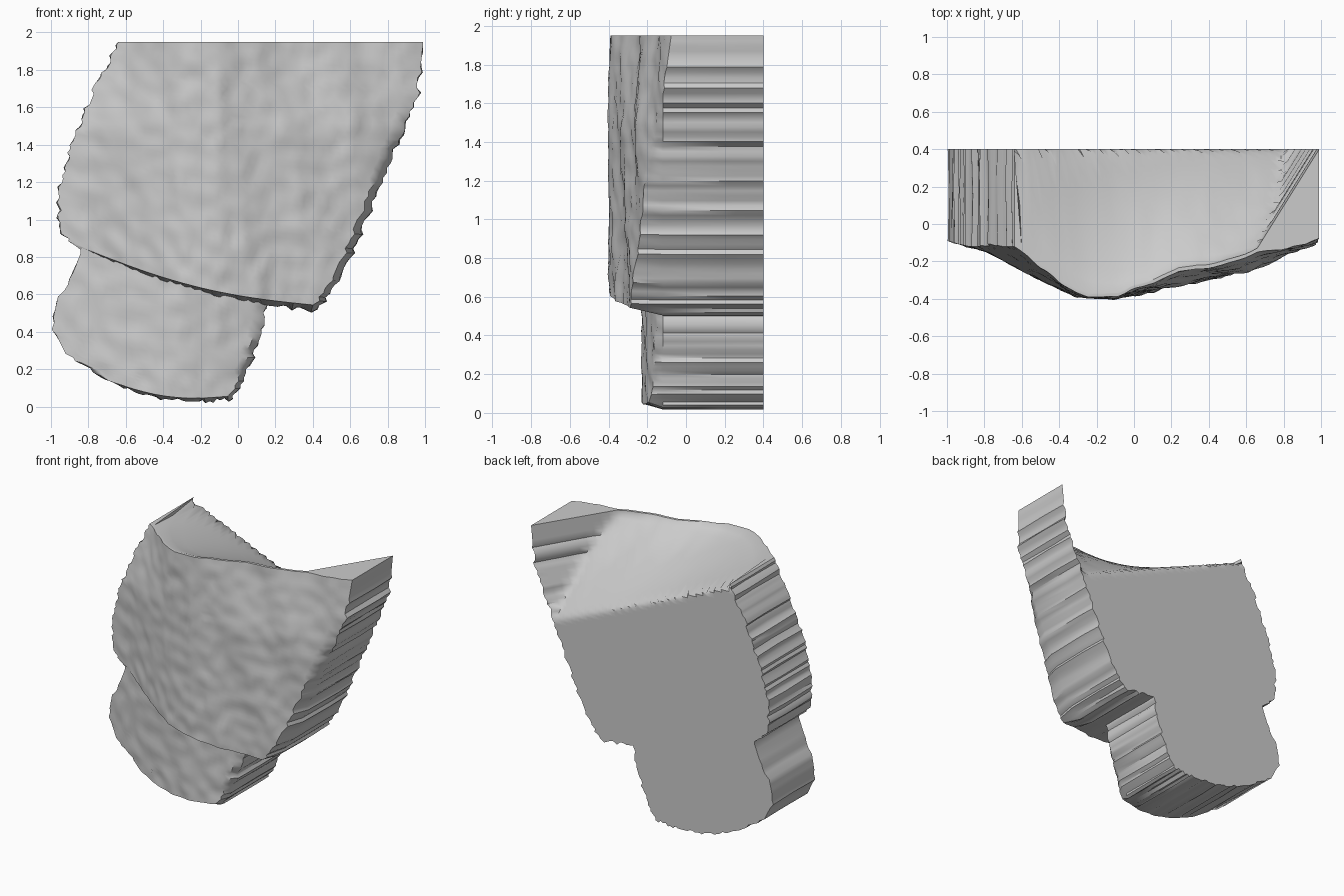
import bpy, bmesh, math, random
from mathutils import Vector, noise

random.seed(4)
BACK = 0.4

cube = bpy.data.objects.get("Cube")
if cube:
    bpy.data.objects.remove(cube, do_unlink=True)


def table(points, x):
    """Piecewise linear lookup."""
    if x <= points[0][0]:
        return points[0][1]
    for (a, ya), (b, yb) in zip(points, points[1:]):
        if x <= b:
            return ya + (yb - ya) * (x - a) / (b - a)
    return points[-1][1]


def along(chain, t):
    """Point at fraction t of a chain's length."""
    pts = [Vector(p) for p in chain]
    lengths = [(b - a).length for a, b in zip(pts, pts[1:])]
    rest = t * sum(lengths)
    for a, b, size in zip(pts, pts[1:], lengths):
        if rest <= size:
            return a.lerp(b, rest / size)
        rest -= size
    return pts[-1]


def spacing(count, rim, open_start=False):
    """Even steps with a narrow chamfer step at the ends."""
    start = 0 if open_start else rim
    inner = [start + (1 - rim - start) * i / count for i in range(count + 1)]
    return ([] if open_start else [0]) + inner + [1]


def build_lobe(name, left, right, sag, front, back, columns, rows, rim, seam):
    """Front and back sheets joined by ribbed walls, left open along the seam."""
    us, vs = spacing(columns, rim), spacing(rows, rim, True)
    nu, nv = len(us), len(vs)
    bm = bmesh.new()
    front_grid, back_grid = [], []

    # Stepped outline offsets, one for each row end and column end
    ragged = lambda n: [round(random.uniform(-1, 1)) * 0.01 for _ in range(n)]
    jag_l, jag_r, jag_b = ragged(nv), ragged(nv), ragged(nu)

    for j, v in enumerate(vs):
        a, b = along(left, v), along(right, v)
        a.x += jag_l[j]
        b.x += jag_r[j]
        front_row, back_row = [], []
        for i, u in enumerate(us):
            p = a.lerp(b, u)
            p.y -= sag * math.sin(math.pi * u) * v
            if j == nv - 1:
                p.y += jag_b[i]
            edge = i in (0, nu - 1) or j == nv - 1
            y = front(p.x, p.y)
            if edge:
                y = max(y, -0.12)
            else:
                y += 0.012 * noise.noise(Vector((p.x * 14, p.y * 10, 2)))
            yb = BACK if edge else back(p.x, p.y, b.x - p.x, y)
            front_row.append(bm.verts.new((p.x, y, p.y)))
            back_row.append(bm.verts.new((p.x, max(yb, y + 0.02), p.y)))
        front_grid.append(front_row)
        back_grid.append(back_row)

    for j in range(nv - 1):
        for i in range(nu - 1):
            for g, flip in ((front_grid, False), (back_grid, True)):
                quad = [g[j][i], g[j + 1][i], g[j + 1][i + 1], g[j][i + 1]]
                bm.faces.new(quad[::-1] if flip else quad)

    # Side walls with ribs that shift half way back
    loop = [(0, i) for i in range(nu)]
    loop += [(j, nu - 1) for j in range(1, nv)]
    loop += [(nv - 1, i) for i in range(nu - 2, -1, -1)]
    loop += [(j, 0) for j in range(nv - 2, 0, -1)]
    rings = []
    for j, i in loop:
        f, b = front_grid[j][i], back_grid[j][i]
        middle = bm.verts.new(f.co.lerp(b.co, random.uniform(0.5, 0.75)))
        if j > 0:
            middle.co.x += random.uniform(-0.008, 0.008)
        rings.append((f, middle, b))
    for n, (p, q) in enumerate(zip(rings, rings[1:] + rings[:1])):
        j, j_next = loop[n][0], loop[(n + 1) % len(loop)][0]
        row = 0 if seam == "top" else nv - 1
        if j == j_next == row and p[0].co.x < 0.13:
            continue
        for k in range(2):
            bm.faces.new((p[k], q[k], q[k + 1], p[k + 1]))

    bmesh.ops.delete(bm, geom=[v for v in bm.verts if not v.link_faces],
                     context="VERTS")
    bmesh.ops.recalc_face_normals(bm, faces=bm.faces)
    mesh = bpy.data.meshes.new(name)
    bm.to_mesh(mesh)
    bm.free()
    obj = bpy.data.objects.new(name, mesh)
    bpy.context.collection.objects.link(obj)
    bpy.ops.object.select_all(action="DESELECT")
    obj.select_set(True)
    bpy.context.view_layer.objects.active = obj
    bpy.ops.object.shade_smooth_by_angle(angle=math.radians(40))


# Upper lobe: ridged front that recedes near the cropped top
UPPER_RIDGE = [(-0.97, -0.1), (-0.8, -0.14), (-0.65, -0.22), (-0.5, -0.3),
               (-0.3, -0.39), (-0.1, -0.4), (0.2, -0.33), (0.6, -0.25),
               (0.97, -0.12)]
TOP_RECESS = [(-0.6, 0.1), (-0.4, 0.04), (-0.25, 0), (-0.1, 0.01),
              (0.2, 0.06), (0.65, 0.07), (0.9, 0.04)]


def upper_front(x, z):
    fade = min(1, max(0, (z - 1.5) / 0.45))
    fold = 0.008 * math.sin(16 * x + 5 * z) if x > 0 else 0
    return table(UPPER_RIDGE, x) + fade * table(TOP_RECESS, x) + fold


# Flat back up to a slanted crease, then a slope to the top front edge
def upper_back(x, z, from_right, front_y):
    crease = min(1.91, 1.65 - 0.44 * x)
    sheet = table([(crease, BACK), (1.95, front_y)], z)
    return max(sheet, BACK - 1.6 * from_right)


build_lobe(
    "upper_lobe",
    [(-0.63, 1.95), (-0.77, 1.7), (-0.89, 1.4), (-0.96, 1.17),
     (-0.95, 0.93), (-0.86, 0.85)],
    [(0.99, 1.95), (0.96, 1.65), (0.83, 1.36), (0.7, 1.03),
     (0.55, 0.68), (0.42, 0.51)],
    0.065, upper_front, upper_back, 48, 56, 0.024, "bottom")

# Lower lobe: shallower front, flat back
LOWER_RIDGE = [(-1, -0.09), (-0.8, -0.14), (-0.55, -0.21), (-0.3, -0.23),
               (-0.1, -0.2), (0.15, -0.14)]


def lower_front(x, z):
    return table(LOWER_RIDGE, x)


def lower_back(x, z, from_right, front_y):
    return BACK


build_lobe(
    "lower_lobe",
    [(-0.83, 0.85), (-0.88, 0.72), (-0.95, 0.6), (-0.99, 0.42),
     (-0.92, 0.28), (-0.68, 0.13)],
    [(0.15, 0.57), (0.14, 0.43), (0.08, 0.26), (0.02, 0.13), (-0.03, 0.04)],
    0.05, lower_front, lower_back, 30, 24, 0.035, "top")
